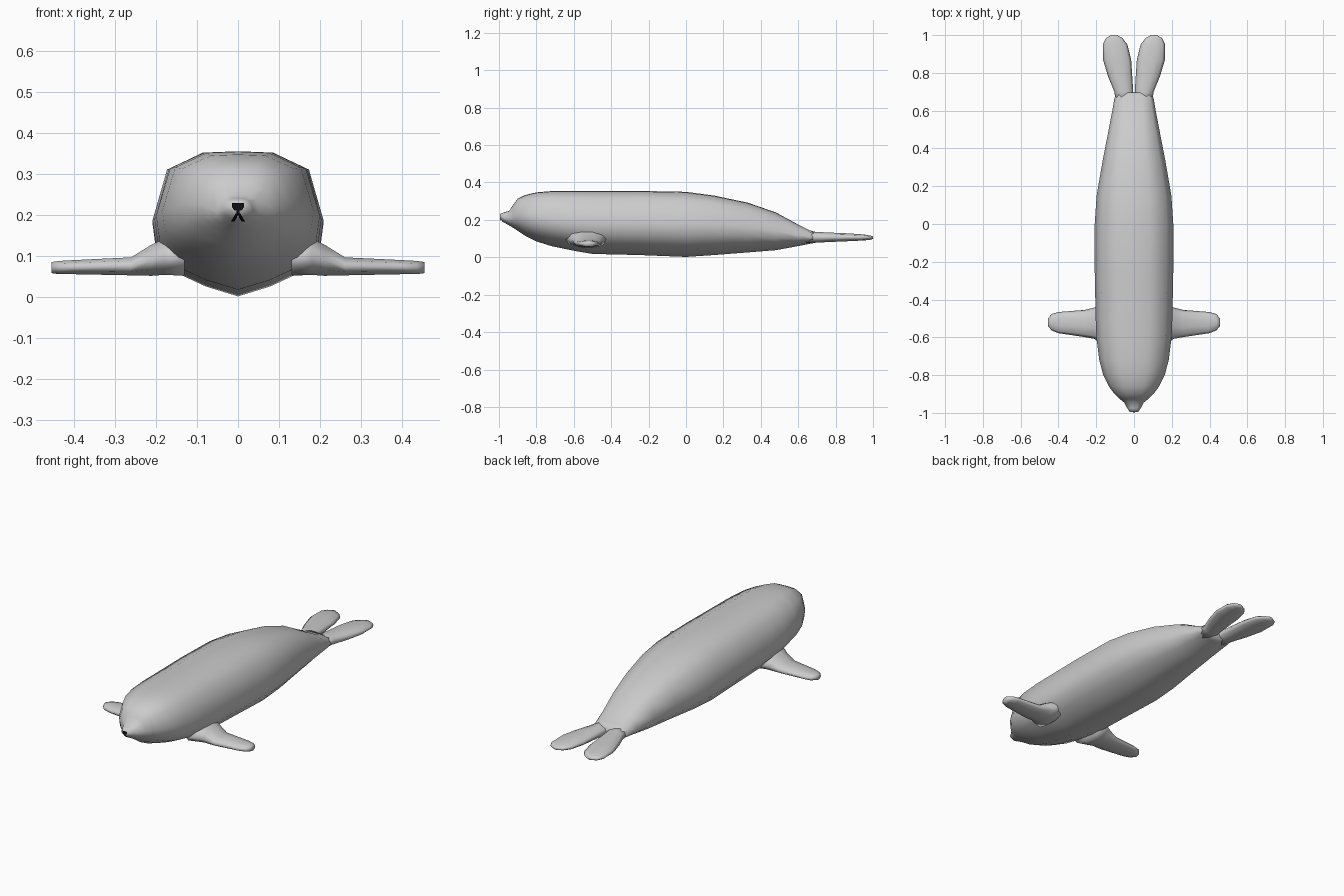
import bpy, bmesh, math
from mathutils import Vector

if "Cube" in bpy.data.objects:
    bpy.data.objects.remove(bpy.data.objects["Cube"])


def material(name, rgb):
    m = bpy.data.materials.new(name)
    m.diffuse_color = (*rgb, 1)
    m.use_nodes = True
    m.node_tree.nodes["Principled BSDF"].inputs["Base Color"].default_value = m.diffuse_color
    return m


fur = material("grey fur", (0.6, 0.6, 0.6))
black = material("black nose", (0.005, 0.005, 0.005))


def loft(name, rings, mat):
    """Skin a list of closed rings, cap both ends, shade smooth."""
    bm = bmesh.new()
    loops = [[bm.verts.new(p) for p in r] for r in rings]
    n = len(rings[0])
    for a, b in zip(loops, loops[1:]):
        for i in range(n):
            bm.faces.new((a[i], a[(i + 1) % n], b[(i + 1) % n], b[i]))
    bm.faces.new(loops[0])
    bm.faces.new(loops[-1])
    bmesh.ops.recalc_face_normals(bm, faces=bm.faces)
    for f in bm.faces:
        f.smooth = True
    me = bpy.data.meshes.new(name)
    bm.to_mesh(me)
    bm.free()
    me.materials.append(mat)
    ob = bpy.data.objects.new(name, me)
    bpy.context.collection.objects.link(ob)
    return ob


def mirror_x(ob):
    ob.modifiers.new("mirror", 'MIRROR').use_axis = (True, False, False)


# body: cross-section as (width fraction, height fraction), swept along y
half = [(0.41, 0.99), (0.83, 0.87), (1, 0.51), (0.96, 0.33), (0.74, 0.17), (0.38, 0.07)]
section = [(0, 1)] + half + [(0, 0)] + [(-x, z) for x, z in reversed(half)]
# stations: y, half width, bottom z, top z
stations = [(-0.995, 0.022, 0.205, 0.232), (-0.975, 0.036, 0.187, 0.24),
            (-0.945, 0.052, 0.17, 0.248), (-0.925, 0.078, 0.158, 0.28),
            (-0.90, 0.103, 0.142, 0.313), (-0.86, 0.133, 0.115, 0.333),
            (-0.80, 0.163, 0.085, 0.347), (-0.72, 0.184, 0.06, 0.354),
            (-0.60, 0.199, 0.035, 0.355), (-0.50, 0.203, 0.018, 0.355),
            (-0.25, 0.208, 0.012, 0.355), (0.0, 0.208, 0.002, 0.350),
            (0.15, 0.198, 0.012, 0.330), (0.33, 0.167, 0.026, 0.292),
            (0.48, 0.138, 0.038, 0.240), (0.60, 0.115, 0.060, 0.175),
            (0.66, 0.105, 0.072, 0.145), (0.695, 0.095, 0.078, 0.135)]
body = loft("body", [[(x * w, y, lo + z * (hi - lo)) for x, z in section]
                     for y, w, lo, hi in stations], fur)


def oval(n, power=1.0):
    for i in range(n):
        a = math.tau * i / n
        yield math.cos(a), math.sin(a)


# front flippers: x, centre y, half length, centre z, half thickness
front = [(0.13, -0.53, 0.115, 0.095, 0.045), (0.18, -0.53, 0.10, 0.098, 0.046),
         (0.21, -0.525, 0.083, 0.09, 0.04), (0.26, -0.527, 0.072, 0.075, 0.023),
         (0.40, -0.522, 0.056, 0.073, 0.018), (0.435, -0.52, 0.044, 0.072, 0.017),
         (0.454, -0.52, 0.022, 0.072, 0.014)]
mirror_x(loft("front_flippers", [[(x, y + c * hy, z + s * hz) for c, s in oval(10)]
                                 for x, y, hy, z, hz in front], fur))

# hind flippers: y, inner x, outer x, centre z, half thickness
hind = [(0.64, 0.002, 0.095, 0.108, 0.030), (0.70, 0.004, 0.104, 0.107, 0.030),
        (0.78, 0.009, 0.137, 0.107, 0.026), (0.87, 0.015, 0.164, 0.107, 0.022),
        (0.95, 0.035, 0.165, 0.106, 0.017), (0.985, 0.062, 0.148, 0.105, 0.012),
        (1.0, 0.090, 0.120, 0.105, 0.007)]
mirror_x(loft("hind_flippers", [[((a + b) / 2 + c * (b - a) / 2, y, z + s * t)
                                 for c, s in oval(10)] for y, a, b, z, t in hind], fur))

# nose and mouth: thin strips projected onto the snout from the front
bpy.context.view_layer.update()


def on_snout(x, z):
    hit, p, _, _ = body.ray_cast(Vector((x, -2, z)), Vector((0, 1, 0)))
    return Vector((x, (p.y if hit else -0.97) - 0.004, z))


def strip(name, path):
    """Path of (left x, right x, z) rows drawn onto the snout."""
    bm = bmesh.new()
    rows = []
    for (a0, b0, z0), (a1, b1, z1) in zip(path, path[1:]):
        for k in range(4):
            t = k / 4
            rows.append((a0 + (a1 - a0) * t, b0 + (b1 - b0) * t, z0 + (z1 - z0) * t))
    rows.append(path[-1])
    grid = [[bm.verts.new(on_snout(a + (b - a) * i / 4, z)) for i in range(5)]
            for a, b, z in rows]
    for r, q in zip(grid, grid[1:]):
        for i in range(4):
            bm.faces.new((r[i], q[i], q[i + 1], r[i + 1]))
    me = bpy.data.meshes.new(name)
    bm.to_mesh(me)
    bm.free()
    me.materials.append(black)
    ob = bpy.data.objects.new(name, me)
    bpy.context.collection.objects.link(ob)
    return ob


strip("nose", [(-0.015, 0.015, 0.229), (-0.015, 0.015, 0.219), (-0.008, 0.008, 0.211)])
strip("lip_line", [(-0.004, 0.004, 0.213), (-0.004, 0.004, 0.199)])
mirror_x(strip("mouth", [(0, 0.006, 0.203), (0.003, 0.012, 0.193), (0.009, 0.017, 0.184)]))
